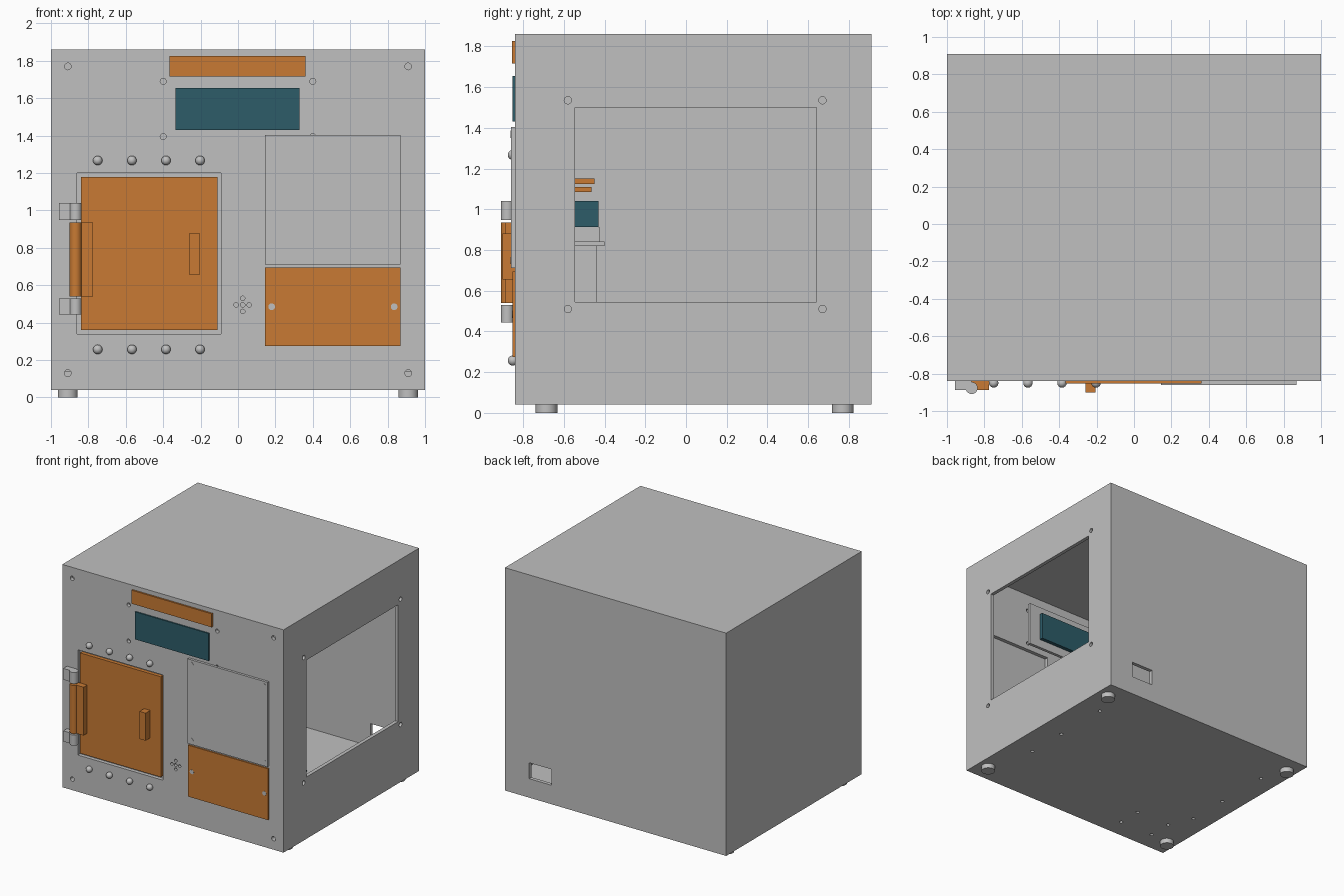
import bpy, bmesh, math
from mathutils import Matrix, Vector

if "Cube" in bpy.data.objects:
    bpy.data.objects.remove(bpy.data.objects["Cube"])


def material(name, rgb):
    m = bpy.data.materials.new(name)
    m.diffuse_color = (*rgb, 1)
    m.use_nodes = True
    m.node_tree.nodes["Principled BSDF"].inputs["Base Color"].default_value = m.diffuse_color
    return m


GREY = material("light grey", (0.527, 0.527, 0.527))
ORANGE = material("orange", (0.578, 0.195, 0.034))
TEAL = material("dark teal", (0.026, 0.107, 0.141))
ROT = {"x": Matrix.Rotation(math.pi / 2, 4, "Y"),
       "y": Matrix.Rotation(math.pi / 2, 4, "X"),
       "z": Matrix.Identity(4)}


def add_box(bm, x0, x1, y0, y1, z0, z1):
    size = Matrix.Diagonal((x1 - x0, y1 - y0, z1 - z0, 1))
    mid = Matrix.Translation(((x0 + x1) / 2, (y0 + y1) / 2, (z0 + z1) / 2))
    bmesh.ops.create_cube(bm, size=1, matrix=mid @ size)


def add_cyl(bm, centre, r, depth, axis, n=24):
    bmesh.ops.create_cone(bm, cap_ends=True, segments=n, radius1=r, radius2=r, depth=depth,
                          matrix=Matrix.Translation(centre) @ ROT[axis])


def finish(name, bm, mat, smooth=False):
    me = bpy.data.meshes.new(name)
    bm.to_mesh(me)
    bm.free()
    me.materials.append(mat)
    ob = bpy.data.objects.new(name, me)
    bpy.context.collection.objects.link(ob)
    if smooth:
        for o in bpy.context.selected_objects:
            o.select_set(False)
        ob.select_set(True)
        bpy.context.view_layer.objects.active = ob
        bpy.ops.object.shade_smooth_by_angle(angle=math.radians(35))
    return ob


def box(name, mat, *dims):
    bm = bmesh.new()
    add_box(bm, *dims)
    return finish(name, bm, mat)


def cut(ob, name, bm):
    cutter = finish(name, bm, GREY)
    cutter.hide_render = True
    cutter.hide_set(True)
    mod = ob.modifiers.new(name, "BOOLEAN")
    mod.operation, mod.solver, mod.object = "DIFFERENCE", "EXACT", cutter


F = -0.84  # front face of the case

# Case: hollow shell with a thick floor
case = box("case", GREY, -1, 1, F, 0.91, 0.04, 1.86)
bm = bmesh.new()
add_box(bm, -0.97, 0.97, F + 0.03, 0.88, 0.14, 1.83)
cut(case, "cavity_cutter", bm)

# Openings and screw holes
bm = bmesh.new()
add_box(bm, 0.9, 1.1, -0.545, 0.64, 0.545, 1.5)        # side window
add_box(bm, 0.58, 0.78, 0.85, 1.0, 0.195, 0.325)       # rear inlet
add_box(bm, -0.86, -0.09, -0.9, -0.8, 0.34, 1.2)       # door opening
add_box(bm, 0.2, 0.82, -0.9, -0.8, 0.76, 1.34)         # access panel opening
front_holes = [(x, z, 0.018) for x in (-0.91, 0.91) for z in (0.13, 1.77)]
front_holes += [(-0.4, 1.69, 0.016), (0.4, 1.69, 0.016), (-0.4, 1.395, 0.016), (0.4, 1.395, 0.016)]
front_holes += [(0.025 + dx, 0.495 + dz, 0.012)
                for dx, dz in ((0, 0), (0.035, 0), (-0.035, 0), (0, 0.035), (0, -0.035))]
for x, z, r in front_holes:
    add_cyl(bm, (x, F, z), r, 0.1, "y", 16)
for y in (-0.58, 0.67):
    for z in (0.51, 1.535):
        add_cyl(bm, (1, y, z), 0.018, 0.1, "x", 16)
floor_holes = [(x, y) for x in (-0.84, 0.8) for y in (-0.28, 0.07, 0.54)]
floor_holes += [(x, y) for x in (-0.75, -0.44) for y in (-0.68, -0.48)]
for x, y in floor_holes:
    add_cyl(bm, (x, y, 0.04), 0.014, 0.1, "z", 12)
cut(case, "openings_cutter", bm)

# Feet
bm = bmesh.new()
for x in (-0.91, 0.91):
    for y in (-0.685, 0.77):
        add_cyl(bm, (x, y, 0.0225), 0.053, 0.045, "z", 32)
finish("feet", bm, GREY, True)

# Door with handle and a grey stop frame behind the gap
box("door_stop", GREY, -0.9, -0.05, -0.808, -0.79, 0.3, 1.24)
box("door", ORANGE, -0.84, -0.11, F, -0.81, 0.36, 1.18)
box("door_handle", ORANGE, -0.26, -0.205, -0.9, F, 0.655, 0.88)


# Hinge: one moving knuckle between two fixed ones
def hinge(name, mat, z0, z1, x0, x1):
    bm = bmesh.new()
    add_cyl(bm, (-0.868, -0.877, (z0 + z1) / 2), 0.032, z1 - z0, "z", 32)
    add_box(bm, x0, x1, -0.888, F, z0, z1)
    finish(name, bm, mat, True)


hinge("door_hinge", ORANGE, 0.54, 0.935, -0.868, -0.775)
hinge("lower_hinge", GREY, 0.443, 0.53, -0.958, -0.868)
hinge("upper_hinge", GREY, 0.948, 1.04, -0.958, -0.868)

# Round studs above and below the door
bm = bmesh.new()
for x in (-0.75, -0.567, -0.385, -0.203):
    for z in (0.257, 1.267):
        bmesh.ops.create_uvsphere(bm, u_segments=24, v_segments=12, radius=0.025,
                                  matrix=Matrix.Translation((x, -0.85, z)))
finish("studs", bm, GREY, True)

# Name strip and display module
box("top_strip", ORANGE, -0.365, 0.36, -0.854, F, 1.715, 1.825)
box("display", TEAL, -0.335, 0.33, -0.851, -0.72, 1.43, 1.655)
box("display_mount", GREY, -0.43, 0.43, -0.775, -0.75, 1.36, 1.72)

# Access panels and their screws
box("upper_panel", GREY, 0.145, 0.868, -0.86, F, 0.712, 1.403)
box("lower_panel", ORANGE, 0.145, 0.868, -0.853, F, 0.275, 0.695)
bm = bmesh.new()
for x in (0.18, 0.835):
    for z, y in ((1.368, -0.86), (0.748, -0.86), (0.485, -0.853)):
        add_cyl(bm, (x, y, z), 0.018, 0.004, "y", 16)
finish("panel_screws", bm, GREY)

# Internal stand carrying a small module behind the door
box("stand_post", GREY, -0.75, -0.44, -0.72, -0.44, 0.13, 0.82)
box("stand_shelf", GREY, -0.8, -0.39, -0.75, -0.4, 0.82, 0.842)
box("module_base", GREY, -0.73, -0.46, -0.7, -0.425, 0.842, 0.912)
box("module", TEAL, -0.75, -0.44, -0.7, -0.43, 0.912, 1.04)
box("module_lower_plate", ORANGE, -0.72, -0.47, -0.7, -0.465, 1.085, 1.108)
box("module_upper_plate", ORANGE, -0.72, -0.47, -0.7, -0.45, 1.125, 1.15)
box("module_stem", ORANGE, -0.62, -0.57, -0.66, -0.58, 1.04, 1.13)

# Circuit board on the floor
box("floor_board", TEAL, 0.1, 0.45, 0.0, 0.25, 0.139, 0.15)
